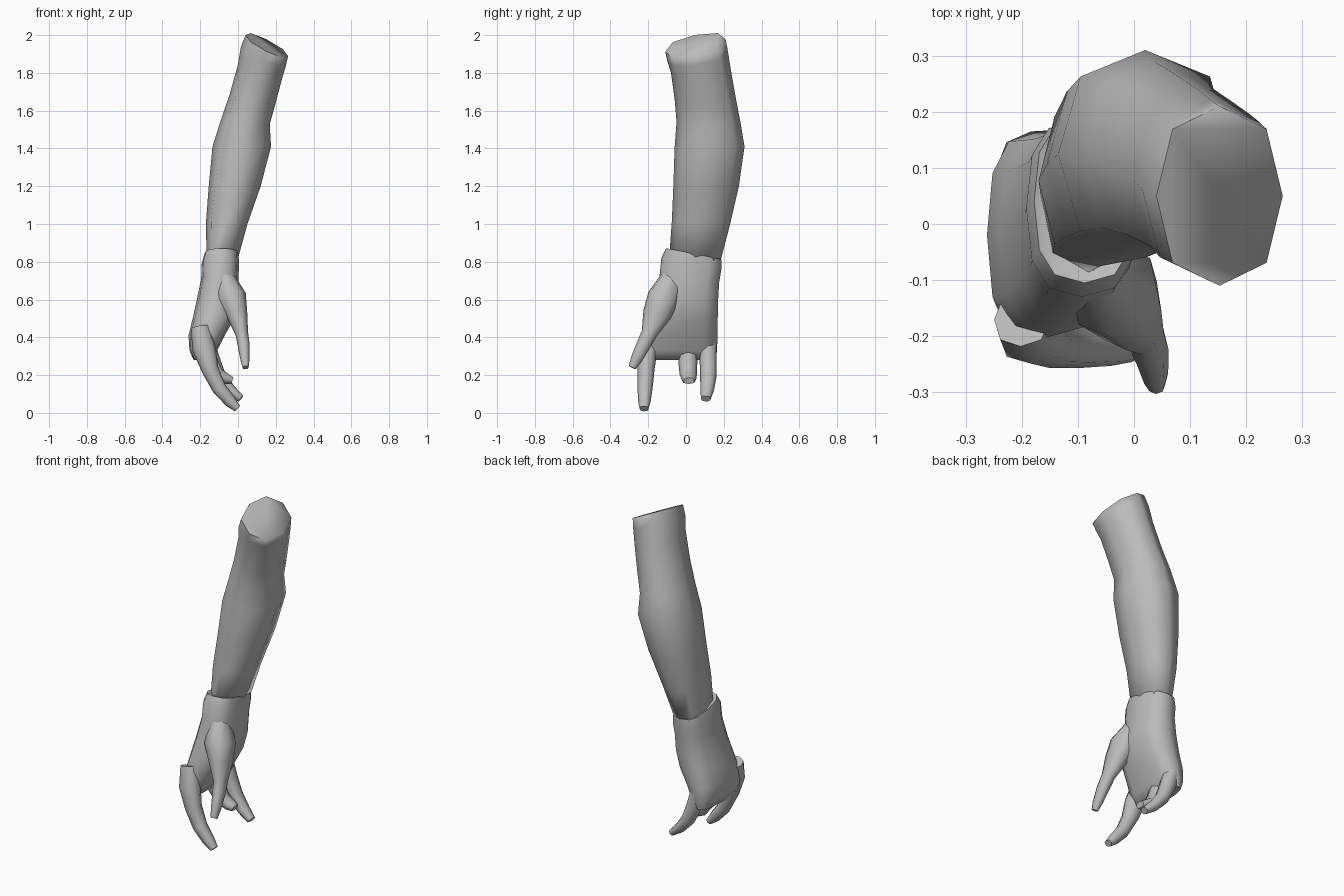
import bpy, bmesh, math
from mathutils import Vector

old = bpy.data.objects.get("Cube")
if old:
    bpy.data.objects.remove(old, do_unlink=True)

grey = bpy.data.materials.new("plain_grey")
grey.use_nodes = True
COLOUR = (0.5, 0.5, 0.5, 1)
grey.diffuse_color = COLOUR
grey.node_tree.nodes["Principled BSDF"].inputs["Base Color"].default_value = COLOUR


def section(centre, u, v, sides, fill=1.0):
    """Closed ring around centre; fill below 1 makes it boxier."""
    pts = []
    for i in range(sides):
        a = 2 * math.pi * i / sides
        c, s = math.cos(a), math.sin(a)
        pts.append(centre + u * math.copysign(abs(c) ** fill, c)
                   + v * math.copysign(abs(s) ** fill, s))
    return pts


def loft(name, rings, angle):
    """Skin a list of rings and cap both ends."""
    bm = bmesh.new()
    loops = [[bm.verts.new(p) for p in r] for r in rings]
    n = len(loops[0])
    for a, b in zip(loops, loops[1:]):
        for i in range(n):
            bm.faces.new((a[i], a[(i + 1) % n], b[(i + 1) % n], b[i]))
    bm.faces.new(loops[0])
    bm.faces.new(loops[-1])
    bmesh.ops.recalc_face_normals(bm, faces=bm.faces)
    mesh = bpy.data.meshes.new(name)
    bm.to_mesh(mesh)
    bm.free()
    mesh.materials.append(grey)
    ob = bpy.data.objects.new(name, mesh)
    bpy.context.collection.objects.link(ob)
    bpy.ops.object.select_all(action='DESELECT')
    ob.select_set(True)
    bpy.context.view_layer.objects.active = ob
    bpy.ops.object.shade_smooth_by_angle(angle=math.radians(angle))
    return ob


def limb(name, rows, sides, fill, angle):
    """Rows: z, x min, x max, y min, y max, z slope along x, z slope along y."""
    rings = []
    for z, x0, x1, y0, y1, sx, sy in rows:
        hx, hy = (x1 - x0) / 2, (y1 - y0) / 2
        rings.append(section(Vector(((x0 + x1) / 2, (y0 + y1) / 2, z)),
                             Vector((hx, 0, hx * sx)), Vector((0, hy, hy * sy)),
                             sides, fill))
    return loft(name, rings, angle)


def digit(name, path, sides=8):
    """Tube along a path; rows: x, y, z, radius, width across y."""
    pts = [Vector(p[:3]) for p in path]
    rings = []
    for i, p in enumerate(path):
        t = (pts[min(i + 1, len(pts) - 1)] - pts[max(i - 1, 0)]).normalized()
        u = Vector((0, 1, 0)).cross(t).normalized()
        v = t.cross(u)
        rings.append(section(pts[i], u * p[3], v * p[4], sides, 0.85))
    return loft(name, rings, 60)


# Arm, from inside the cuff up to the slanted end
limb("arm", [
    (0.78, -0.165, -0.01, -0.09, 0.17, 0, -0.2),
    (1.00, -0.17, 0.05, -0.075, 0.23, 0, -0.1),
    (1.20, -0.155, 0.12, -0.067, 0.28, 0, 0),
    (1.41, -0.135, 0.175, -0.06, 0.31, 0, 0),
    (1.54, -0.09, 0.168, -0.05, 0.288, -0.1, 0),
    (1.66, -0.045, 0.198, -0.06, 0.265, -0.2, 0),
    (1.81, 0.0, 0.235, -0.08, 0.237, -0.3, 0.05),
    (1.89, 0.015, 0.255, -0.10, 0.222, -0.4, 0.15),
    (1.945, 0.04, 0.265, -0.11, 0.21, -0.5, 0.2)], 8, 0.85, 85)

# Gloved hand, with a rolled cuff lip and a palm that ends at the knuckles
limb("glove_hand", [
    (0.835, -0.165, -0.01, -0.09, 0.17, 0, -0.2),
    (0.842, -0.178, 0.002, -0.105, 0.187, 0, -0.2),
    (0.79, -0.192, 0.006, -0.13, 0.187, 0, -0.2),
    (0.71, -0.195, 0.002, -0.14, 0.176, 0, -0.1),
    (0.60, -0.218, 0.005, -0.17, 0.17, 0, 0),
    (0.50, -0.24, -0.02, -0.195, 0.168, 0, 0),
    (0.41, -0.262, -0.07, -0.205, 0.166, 0, 0),
    (0.33, -0.257, -0.11, -0.21, 0.165, 0, 0),
    (0.28, -0.235, -0.145, -0.20, 0.155, 0, 0)], 12, 0.75, 70)

# Thumb with its fleshy base
digit("thumb", [
    (-0.07, -0.07, 0.72, 0.05, 0.06),
    (-0.035, -0.12, 0.61, 0.08, 0.085),
    (-0.005, -0.155, 0.52, 0.056, 0.075),
    (0.02, -0.195, 0.42, 0.034, 0.042),
    (0.03, -0.225, 0.36, 0.032, 0.038),
    (0.037, -0.265, 0.28, 0.024, 0.03),
    (0.04, -0.285, 0.24, 0.016, 0.02)])

# Fingers curling in toward the palm
digit("index_finger", [
    (-0.20, -0.17, 0.45, 0.05, 0.05),
    (-0.18, -0.20, 0.34, 0.062, 0.05),
    (-0.148, -0.212, 0.23, 0.045, 0.045),
    (-0.10, -0.217, 0.13, 0.038, 0.04),
    (-0.04, -0.22, 0.06, 0.032, 0.033),
    (-0.003, -0.222, 0.022, 0.02, 0.024)])
digit("middle_finger", [
    (-0.18, 0.01, 0.36, 0.05, 0.05),
    (-0.15, 0.01, 0.27, 0.045, 0.05),
    (-0.11, 0.012, 0.205, 0.036, 0.046),
    (-0.06, 0.015, 0.18, 0.028, 0.04),
    (-0.03, 0.015, 0.17, 0.018, 0.03)])
digit("little_finger", [
    (-0.17, 0.115, 0.38, 0.045, 0.048),
    (-0.14, 0.117, 0.28, 0.045, 0.045),
    (-0.10, 0.118, 0.19, 0.038, 0.043),
    (-0.04, 0.112, 0.12, 0.03, 0.036),
    (0.015, 0.105, 0.075, 0.02, 0.026)])
